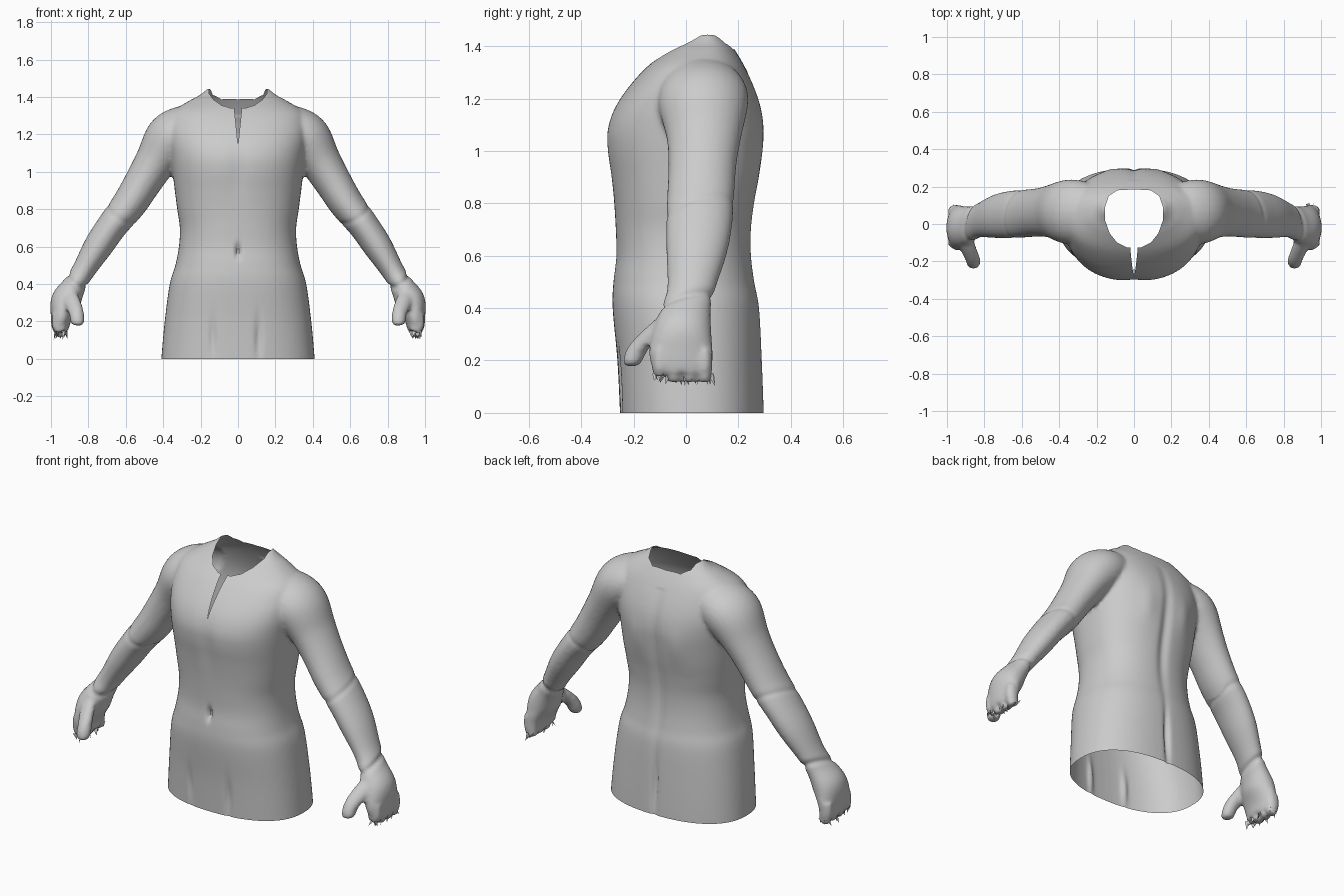
import bpy, bmesh, math, random
from mathutils import Vector

if "Cube" in bpy.data.objects:
    bpy.data.objects.remove(bpy.data.objects["Cube"])

random.seed(4)
skin = bpy.data.materials.new("light_grey")
skin.diffuse_color = (0.6, 0.6, 0.6, 1)
skin.use_nodes = True
skin.node_tree.nodes["Principled BSDF"].inputs["Base Color"].default_value = skin.diffuse_color


def spline(rows, steps=6):
    """Catmull-Rom interpolation of section rows."""
    out = []
    for i in range(len(rows) - 1):
        p0, p1 = rows[max(i - 1, 0)], rows[i]
        p2, p3 = rows[i + 1], rows[min(i + 2, len(rows) - 1)]
        for s in range(steps):
            t = s / steps
            out.append([0.5 * (2 * b + (c - a) * t + (2 * a - 5 * b + 4 * c - d) * t * t
                               + (3 * b - a - 3 * c + d) * t ** 3)
                        for a, b, c, d in zip(p0, p1, p2, p3)])
    return out + [list(rows[-1])]


def loft(bm, rings):
    """Skin a list of closed rings and cap both ends."""
    loops = [[bm.verts.new(p) for p in ring] for ring in rings]
    n = len(loops[0])
    for a, b in zip(loops, loops[1:]):
        for i in range(n):
            bm.faces.new((a[i], a[(i + 1) % n], b[(i + 1) % n], b[i]))
    bm.faces.new(loops[0][::-1])
    bm.faces.new(loops[-1])


def torso_ring(row, n=64):
    z, w, front, back = row
    cy, d = (front + back) / 2, (back - front) / 2
    ring = []
    for i in range(n):
        c, s = math.cos(math.tau * i / n), math.sin(math.tau * i / n)
        e = 2 / 2.35
        ring.append((w * math.copysign(abs(c) ** e, c), cy + d * math.copysign(abs(s) ** e, s), z))
    return ring


def tube(bm, rows, side, n=28):
    """Limb through rows of x, y, z, radius across, radius front to back."""
    rows = spline(rows)
    rings = []
    for i, (x, y, z, a, b) in enumerate(rows):
        p, q = rows[max(i - 1, 0)], rows[min(i + 1, len(rows) - 1)]
        t = Vector((q[0] - p[0], 0, q[2] - p[2])).normalized()
        perp = Vector((-t.z, 0, t.x))
        ring = []
        for k in range(n):
            u = math.tau * k / n
            v = Vector((x, y, z)) + perp * a * math.cos(u) + Vector((0, b * math.sin(u), 0))
            ring.append((v.x * side, v.y, v.z))
        rings.append(ring)
    loft(bm, rings)


# Torso sections: height, half width, front, back
TORSO = [(-0.08, .412, -.25, .295), (0, .41, -.252, .297), (.2, .392, -.262, .29),
         (.4, .365, -.28, .28), (.5, .335, -.277, .262), (.6, .316, -.266, .25),
         (.7, .311, -.268, .25), (.8, .325, -.275, .262), (.9, .338, -.287, .28),
         (1.0, .35, -.302, .293), (1.08, .36, -.302, .298), (1.16, .372, -.275, .288),
         (1.24, .375, -.222, .262), (1.32, .35, -.15, .225), (1.38, .26, -.07, .19),
         (1.41, .205, -.02, .168), (1.445, .162, .03, .135)]
# Arm and palm sections
ARM = [(.2, .06, 1.24, .12, .15), (.3, .065, 1.215, .135, .17), (.365, .065, 1.165, .14, .17),
       (.44, .068, 1.055, .112, .143), (.505, .063, .95, .1, .13), (.58, .056, .83, .092, .128),
       (.67, .05, .715, .082, .126), (.745, .04, .605, .078, .115), (.825, .02, .475, .062, .092),
       (.87, 0, .4, .062, .095), (.92, -.015, .31, .08, .112), (.945, -.02, .22, .057, .122),
       (.95, -.015, .155, .045, .105)]
THUMB = [(.915, -.06, .36, .045, .045), (.89, -.12, .31, .045, .045),
         (.865, -.18, .25, .04, .042), (.858, -.205, .195, .036, .036), (.858, -.208, .178, .02, .022)]
FINGER_Y = (-.1, -.045, .015, .07)

bm = bmesh.new()
loft(bm, [torso_ring(r) for r in spline(TORSO)])
for side in (-1, 1):
    tube(bm, ARM, side)
    tube(bm, THUMB, side)
    for y in FINGER_Y:
        low = .145 if y < -.08 else .12
        tube(bm, [(.95, y, .24, .042, .032), (.955, y, .18, .04, .031), (.945, y, low, .03, .026)], side, 16)
bmesh.ops.recalc_face_normals(bm, faces=bm.faces)
mesh = bpy.data.meshes.new("body_shell")
bm.to_mesh(mesh)
bm.free()
body = bpy.data.objects.new("body_shell", mesh)
bpy.context.collection.objects.link(body)
bpy.context.view_layer.objects.active = body
body.select_set(True)

# Fuse the parts into one skin
rm = body.modifiers.new("fuse", 'REMESH')
rm.mode = 'VOXEL'
rm.voxel_size = .011
bpy.ops.object.modifier_apply(modifier="fuse")
sm = body.modifiers.new("soften", 'SMOOTH')
sm.factor, sm.iterations = .5, 5
bpy.ops.object.modifier_apply(modifier="soften")

bm = bmesh.new()
bm.from_mesh(body.data)

# Dents on the trunk: facing (-1 front, 1 back), x, z, x size, z size, depth
DENTS = [(-1, 0, .575, .012, .035, .03),                                    # navel
         (-1, -.135, .12, .018, .10, .012), (-1, .11, .11, .018, .11, .014),  # groin folds
         (-1, 0, 1.0, .05, .14, .008),                                      # breastbone
         (1, 0, .85, .03, .36, .016), (1, 0, .17, .016, .17, .022),         # spine, cleft
         (1, -.13, 1.0, .05, .1, -.008), (1, .13, 1.0, .05, .1, -.008)]      # shoulder blades
for v in bm.verts:
    x, y, z = v.co
    if abs(x) < .3 and z < 1.3:
        for face, dx, dz, sx, sz, depth in DENTS:
            if y * face > .1:
                v.co.y -= face * depth * math.exp(-((x - dx) / sx) ** 2 - ((z - dz) / sz) ** 2)
    # Wrinkles at the wrist and elbow
    if abs(x) > .55:
        for cx, cz, amp in ((.86, .42, .009), (.64, .77, .004)):
            along = (abs(x) - cx) * .52 - (z - cz) * .85 + .25 * y
            v.co -= v.normal * amp * math.exp(-(along / .016) ** 2)


def cut(point, normal, test, clear=False):
    faces = [f for f in bm.faces if test(f.calc_center_median())]
    geom = set(faces)
    for f in faces:
        geom.update(f.edges)
        geom.update(f.verts)
    bmesh.ops.bisect_plane(bm, geom=list(geom), dist=1e-6, plane_co=point, plane_no=normal,
                           clear_inner=clear)


# Open hem
cut((0, 0, 0), (0, 0, 1), lambda c: c.z < .1 and abs(c.x) < .6, True)

# Open neck, cut along a convex outline
half = [(0, .185), (.09, .18), (.135, .15), (.155, .09), (.155, .02), (.13, -.05),
        (.09, -.1), (.04, -.125)]
outline = half + [(0, -.126)] + [(-x, y) for x, y in half[:0:-1]]
planes = []
for (x1, y1), (x2, y2) in zip(outline, outline[1:] + outline[:1]):
    p, no = Vector((x1, y1, 0)), Vector((y1 - y2, x2 - x1, 0)).normalized()
    planes.append((p, no))
    cut(p, no, lambda c: c.z > 1.2 and abs(c.x) < .2)
hole = [f for f in bm.faces if f.calc_center_median().z > 1.2
        and all((f.calc_center_median() - p).dot(no) < 1e-5 for p, no in planes)]
bmesh.ops.delete(bm, geom=hole, context='FACES')

# Front slit narrowing downwards
near = lambda c: c.z > 1.1 and c.y < -.05 and abs(c.x) < .08
tip = Vector((0, 0, 1.14))
sides = [Vector((s, 0, .1)).normalized() for s in (-1, 1)]
for no in sides:
    cut(tip, no, near)
slit = [f for f in bm.faces if near(f.calc_center_median())
        and all((f.calc_center_median() - tip).dot(no) > 0 for no in sides)]
bmesh.ops.delete(bm, geom=slit, context='FACES')
bm.to_mesh(body.data)
bm.free()
body.data.materials.clear()
body.data.materials.append(skin)
bpy.ops.object.shade_smooth_by_angle(angle=math.radians(50))

# Ragged finger ends
bm = bmesh.new()
for side in (-1, 1):
    for y in FINGER_Y:
        for k in range(7):
            base = Vector((side * (.945 + random.uniform(-.025, .03)), y + random.uniform(-.025, .025), .15))
            tipv = base + Vector((random.uniform(-.02, .02), random.uniform(-.02, .02),
                                  random.uniform(-.05, -.025)))
            u = random.uniform(0, math.tau)
            w = Vector((math.cos(u), math.sin(u), 0)) * .014
            bm.faces.new([bm.verts.new(p) for p in (base - w, base + w, tipv)])
mesh = bpy.data.meshes.new("ragged_finger_ends")
bm.to_mesh(mesh)
bm.free()
mesh.materials.append(skin)
bpy.context.collection.objects.link(bpy.data.objects.new("ragged_finger_ends", mesh))
